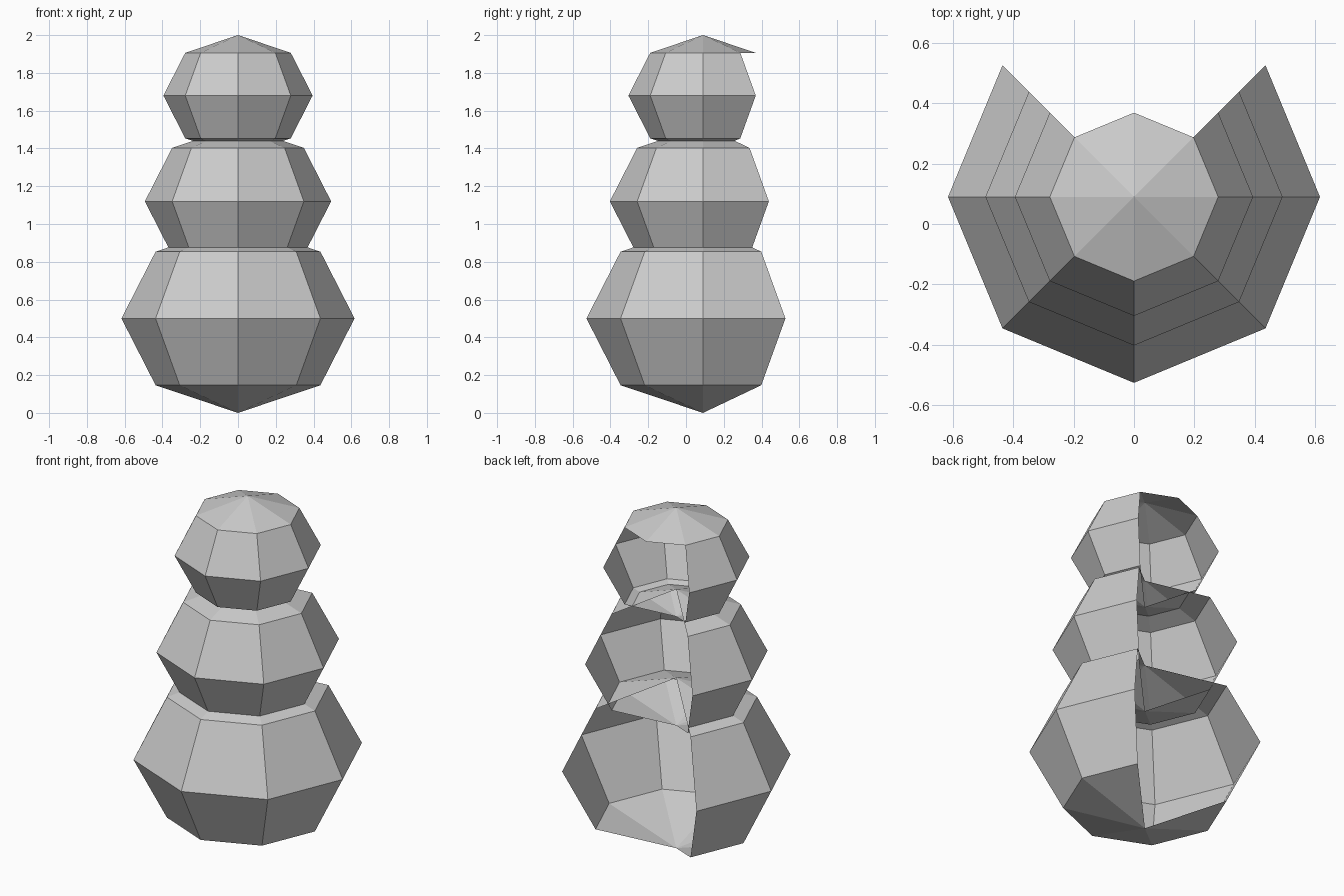
import bpy, bmesh
from mathutils import Matrix

if "Cube" in bpy.data.objects:
    bpy.data.objects.remove(bpy.data.objects["Cube"])

Y0 = 0.09  # axis offset, since the back is open


def open_ball(name, radius, half_height, z, keep_cap=False):
    """Eight-sided flat ball shell with its rear quarter removed."""
    bm = bmesh.new()
    bmesh.ops.create_uvsphere(bm, u_segments=8, v_segments=4, radius=1)
    rear = []
    for f in bm.faces:
        c = f.calc_center_median()
        if c.y > abs(c.x) and not (keep_cap and c.z > 0.6):
            rear.append(f)
    bmesh.ops.delete(bm, geom=rear, context='FACES')
    bmesh.ops.transform(bm, verts=bm.verts,
                        matrix=Matrix.Translation((0, Y0, z)) @
                        Matrix.Diagonal((radius, radius, half_height, 1)))
    mesh = bpy.data.meshes.new(name)
    bm.to_mesh(mesh)
    bm.free()
    obj = bpy.data.objects.new(name, mesh)
    bpy.context.collection.objects.link(obj)
    return obj


# Three stacked balls, each open at the back; the head keeps its whole cap
open_ball("base_ball", 0.617, 0.50, 0.50)
open_ball("middle_ball", 0.493, 0.40, 1.12)
open_ball("head_ball", 0.395, 0.32, 1.68, keep_cap=True)
